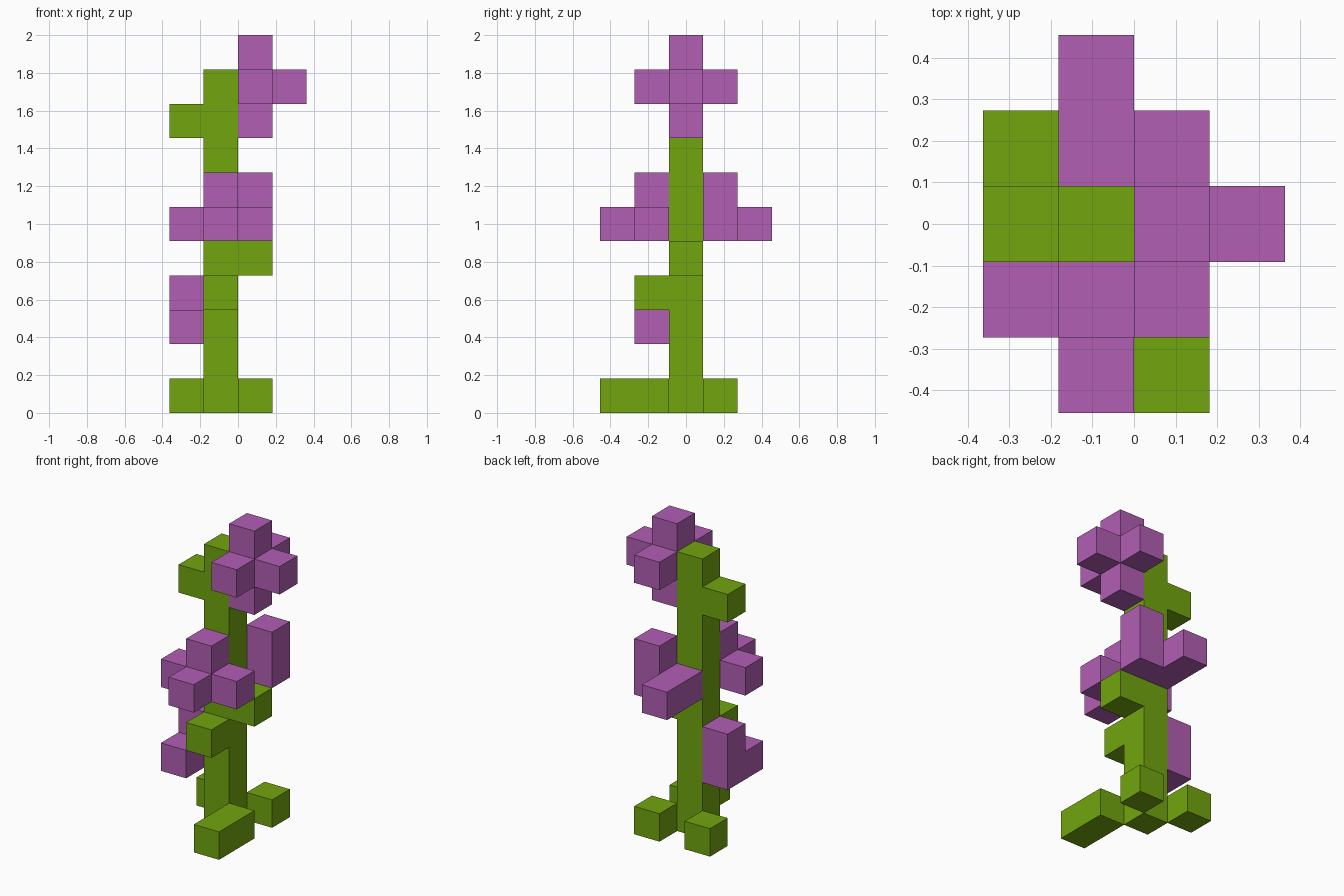
import bpy
import bmesh
from math import radians
from mathutils import Vector

if "Cube" in bpy.data.objects:
    bpy.data.objects.remove(bpy.data.objects["Cube"], do_unlink=True)

U = 2 / 11                          # edge of one block
ORIGIN = Vector((-2 * U, -2.5 * U, 0))


def make_material(name, color):
    mat = bpy.data.materials.new(name)
    mat.use_nodes = True
    mat.diffuse_color = color
    mat.node_tree.nodes["Principled BSDF"].inputs["Base Color"].default_value = color
    return mat


green = make_material("leaf green", (0.168, 0.376, 0.0045, 1))
purple = make_material("petal purple", (0.445, 0.112, 0.456, 1))


def run(a, b=None):
    """All block cells from corner a to corner b."""
    b = b or a
    return {(i, j, k) for i in range(a[0], b[0] + 1)
            for j in range(a[1], b[1] + 1) for k in range(a[2], b[2] + 1)}


def blossom(center, arms):
    """A centre block with petals along the given directions."""
    return run(center) | {tuple(c + d for c, d in zip(center, arm)) for arm in arms}


LEFT, RIGHT, FRONT, BACK = (1, 0, 0), (-1, 0, 0), (0, -1, 0), (0, 1, 0)
UP, DOWN = (0, 0, 1), (0, 0, -1)

PARTS = {
    # Stalk and its side shoots
    "stem": (green, run((1, 2, 0), (1, 2, 9))),
    "front_shoot": (green, run((1, 1, 3))),
    "left_shoot": (green, run((2, 2, 4))),
    "upper_right_shoot": (green, run((0, 2, 8))),
    # Leaves on the ground
    "front_ground_leaf": (green, run((2, 0, 0), (2, 1, 0))),
    "back_left_ground_leaf": (green, run((2, 3, 0))),
    "back_right_ground_leaf": (green, run((0, 3, 0))),
    # Blossoms
    "top_blossom": (purple, blossom((2, 2, 9), (LEFT, FRONT, BACK, UP, DOWN))),
    "front_blossom": (purple, blossom((1, 1, 5), (LEFT, RIGHT, FRONT, UP))),
    "back_blossom": (purple, run((1, 3, 5), (1, 4, 5)) | run((2, 3, 5), (2, 3, 6))),
    "right_bud": (purple, run((0, 2, 2), (0, 2, 3)) | run((0, 1, 2))),
}
FILLED = set().union(*(cells for _, cells in PARTS.values()))


def build(name, mat, cells):
    """Outer skin of a group of blocks, leaving out faces buried in the model."""
    bm = bmesh.new()
    for cell in sorted(cells):
        mid = Vector(cell) + Vector((0.5, 0.5, 0.5))
        for d in (LEFT, RIGHT, FRONT, BACK, UP, DOWN):
            if tuple(c + e for c, e in zip(cell, d)) in FILLED:
                continue
            n = Vector(d)
            s = Vector((d[1], d[2], d[0]))
            t = n.cross(s)
            corners = [mid + (n + a * s + b * t) / 2
                       for a, b in ((-1, -1), (1, -1), (1, 1), (-1, 1))]
            bm.faces.new([bm.verts.new(ORIGIN + p * U) for p in corners])
    bmesh.ops.remove_doubles(bm, verts=bm.verts, dist=1e-4)
    # Join flat neighbouring faces
    bmesh.ops.dissolve_limit(bm, angle_limit=radians(1), verts=bm.verts, edges=bm.edges)
    mesh = bpy.data.meshes.new(name)
    bm.to_mesh(mesh)
    bm.free()
    mesh.materials.append(mat)
    bpy.context.collection.objects.link(bpy.data.objects.new(name, mesh))


for part, (material, blocks) in PARTS.items():
    build(part, material, blocks)
